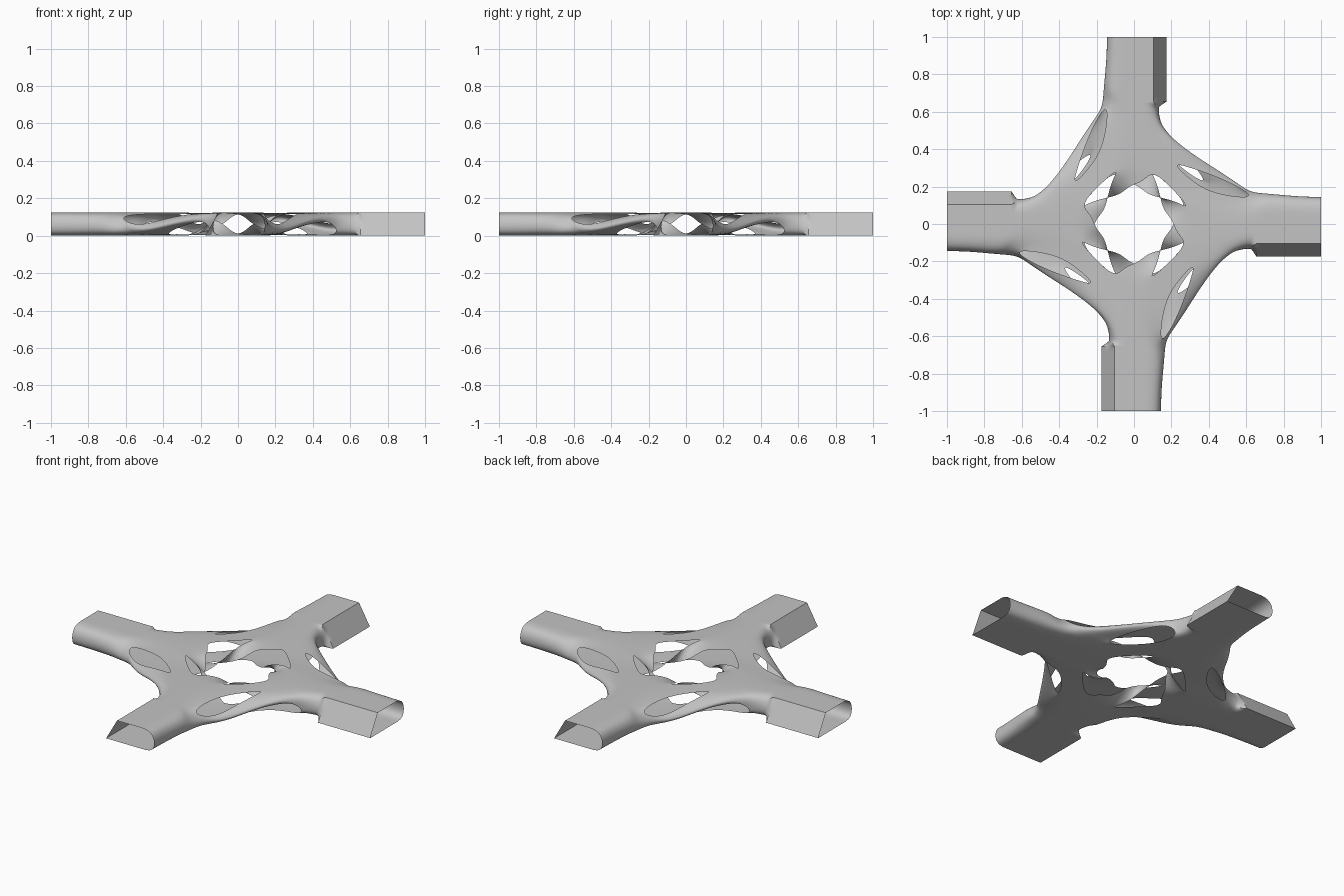
import bpy, bmesh, math
from mathutils import Vector, Matrix

cube = bpy.data.objects.get("Cube")
if cube:
    bpy.data.objects.remove(cube)

mat = bpy.data.materials.new("light grey")
mat.use_nodes = True
grey = (0.55, 0.55, 0.55, 1)
mat.diffuse_color = grey
mat.node_tree.nodes["Principled BSDF"].inputs["Base Color"].default_value = grey

TOP = 0.125
COLS = "abcdefgh"   # columns around an arm: slanted side, top, round side, bottom

# Arm profile (y, z), extruded along x
profile = dict(a=(-.175, 0), b=(-.103, TOP), c=(-.03, TOP), d=(.03, TOP),
               e=(.143, TOP), f=(.152, 0), g=(.06, 0), h=(-.05, 0))
pts = {}
for col, (y, z) in profile.items():
    swell = .016 if col in "ef" else 0
    pts[col + "_end"] = (1, y, z)
    pts[col + "_mid"] = (.87, y + swell / 4, z)
    pts[col + "_stop"] = (.76 if col in "ef" else .655, y + swell, z)

# Neck of the arm, where the slanted side steps in
neck = dict(a=(.635, -.145, 0), b=(.64, -.12, TOP), c=(.64, -.03, TOP), d=(.64, .04, TOP),
            e=(.71, .15, .12), f=(.68, .182, 0), g=(.64, .08, 0), h=(.64, -.05, 0))
root = dict(a=(.55, -.14, 0), b=(.55, -.135, TOP), c=(.54, -.04, TOP), d=(.55, .05, TOP),
            e=(.665, .13, .11), f=(.59, .205, .002), g=(.54, .06, 0), h=(.54, -.06, 0))
for col in COLS:
    pts[col + "_neck"] = neck[col]
    pts[col + "_root"] = root[col]

# Inner top and bottom sheets of the arm, each ending in a tip
pts.update(p_in=(.33, -.2, .12), c_in=(.29, -.1, TOP), d_in=(.31, .07, TOP),
           e_in=(.42, .16, .118), c_tip=(.225, -.05, .118), d_tip=(.205, .03, .115),
           q_in=(.4, .2, 0), g_in=(.29, .1, 0), h_in=(.31, -.07, 0),
           r_in=(.42, -.16, .005), g_tip=(.225, .05, .007), h_tip=(.205, -.03, .01))

# Outer strut sections: upper edge, outer ridge, lower edge
pts.update(u1=(.55, .205, .045), m1=(.5, .275, .02), l1=(.34, .29, .035),
           u2=(.41, .265, .085), m2=(.36, .36, .07), l2=(.26, .39, .065),
           u3=(.29, .305, .112), m3=(.2, .455, .115), l3=(.165, .5, .085))
# Top strut, bottom strut and twisting inner strut sections
pts.update(to=(.31, .23, .115), ti=(.205, .19, .118),
           uo=(.23, .31, .01), ui=(.19, .205, .007),
           iu1=(.215, .13, .118), il1=(.15, .075, .055),
           iu2=(.075, .15, .07), il2=(.13, .215, .007))

bm = bmesh.new()
crease = bm.edges.layers.float.new("crease_edge")
cache = {}


def v(name, k):
    key = (name, k % 4)
    if key not in cache:
        turn = Matrix.Rotation(math.radians(90 * (k % 4)), 3, "Z")
        cache[key] = bm.verts.new(turn @ Vector(pts[name]))
    return cache[key]


def bridge(*sections):
    for s, t in zip(sections, sections[1:]):
        for i in range(len(s) - 1):
            bm.faces.new((s[i], s[i + 1], t[i + 1], t[i]))


def sharp(n1, n2, k):
    bm.edges.get((v(n1, k), v(n2, k)))[crease] = 1


for k in range(4):
    def here(names):
        return [v(n, k) for n in names.split()]

    def beyond(names):
        return [v(n, k + 1) for n in names.split()]

    # Hollow arm
    stations = ["end", "mid", "stop", "neck", "root"]
    bridge(*[[v(c + "_" + s, k) for c in COLS + "a"] for s in stations])
    for col in "ab":
        for s, t in zip(stations, stations[1:4]):
            sharp(col + "_" + s, col + "_" + t, k)
    for x, y in ("ab", "bc", "ah"):
        sharp(x + "_stop", y + "_stop", k)
    # Top and bottom sheets with their tips
    bridge(here("b_root c_root d_root e_root"), here("p_in c_in d_in e_in"))
    bridge(here("f_root g_root h_root a_root"), here("q_in g_in h_in r_in"))
    bridge(here("c_in d_in"), here("c_tip d_tip"))
    bridge(here("g_in h_in"), here("g_tip h_tip"))
    # Outer, top, bottom and inner struts to the next arm
    bridge(here("e_root f_root q_in"), here("u1 m1 l1"), here("u2 m2 l2"),
           here("u3 m3 l3"), beyond("p_in b_root a_root"))
    bridge(here("e_in d_in"), here("to ti"), beyond("p_in c_in"))
    bridge(here("q_in g_in"), here("uo ui"), beyond("r_in h_in"))
    bridge(here("d_in d_tip"), here("iu1 il1"), here("iu2 il2")[::1], beyond("h_tip h_in"))

bmesh.ops.recalc_face_normals(bm, faces=bm.faces[:])
bm.normal_update()
top_face = next(f for f in bm.faces if v("c_in", 0) in f.verts and v("d_root", 0) in f.verts)
if top_face.normal.z < 0:
    bmesh.ops.reverse_faces(bm, faces=bm.faces[:])

mesh = bpy.data.meshes.new("four_way_joint")
bm.to_mesh(mesh)
bm.free()
joint = bpy.data.objects.new("four_way_joint", mesh)
bpy.context.collection.objects.link(joint)
mesh.materials.append(mat)

# Smooth the cage, then keep only the real edges sharp
sub = joint.modifiers.new("smooth", "SUBSURF")
sub.levels = sub.render_levels = 3
deps = bpy.context.evaluated_depsgraph_get()
smooth_mesh = bpy.data.meshes.new_from_object(joint.evaluated_get(deps))
joint.modifiers.clear()
joint.data = smooth_mesh
bpy.ops.object.select_all(action="DESELECT")
joint.select_set(True)
bpy.context.view_layer.objects.active = joint
bpy.ops.object.shade_smooth_by_angle(angle=math.radians(35))
